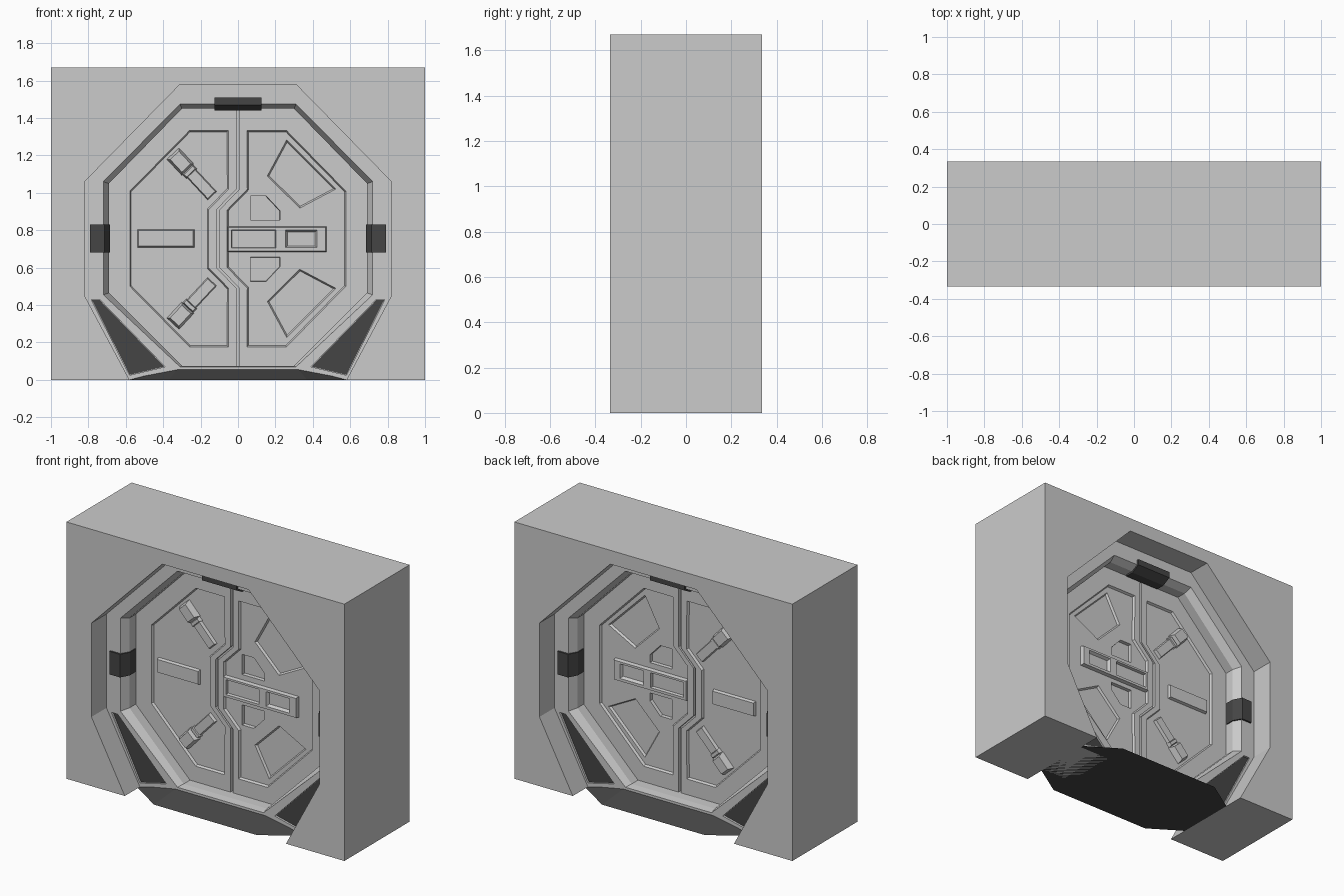
import bpy, bmesh
from math import cos, sin, radians
from mathutils import Vector

if "Cube" in bpy.data.objects:
    bpy.data.objects.remove(bpy.data.objects["Cube"])

dark = bpy.data.materials.new("dark_grey")
dark.diffuse_color = (0.06, 0.06, 0.06, 1)
dark.use_nodes = True
dark.node_tree.nodes["Principled BSDF"].inputs["Base Color"].default_value = dark.diffuse_color
MID = 0.755            # height of the door centre


def finish(name, bm, mirror=False, mat=None):
    bmesh.ops.recalc_face_normals(bm, faces=bm.faces)
    me = bpy.data.meshes.new(name)
    bm.to_mesh(me)
    bm.free()
    ob = bpy.data.objects.new(name, me)
    bpy.context.collection.objects.link(ob)
    if mat:
        me.materials.append(mat)
    if mirror:         # same detail on the back of the door
        m = ob.modifiers.new("both_sides", 'MIRROR')
        m.use_axis = (False, True, False)
        m.use_clip = False
        m.use_mirror_merge = False
    return ob


def loft(name, loops, cyclic=False, mirror=False, mat=None):
    bm = bmesh.new()
    rows = [[bm.verts.new(p) for p in lp] for lp in loops]
    n = len(rows[0])
    for i in range(len(rows) if cyclic else len(rows) - 1):
        a, b = rows[i], rows[(i + 1) % len(rows)]
        for k in range(n):
            bm.faces.new((a[k], a[(k + 1) % n], b[(k + 1) % n], b[k]))
    if not cyclic:
        bm.faces.new(rows[0])
        bm.faces.new(rows[-1])
    return finish(name, bm, mirror, mat)


def at(pts, y):
    return [(x, y, z) for x, z in pts]


def inset(pts, d):
    """Move every side of a flat outline inwards by d."""
    n = len(pts)
    P = [Vector(p) for p in pts]
    area = sum(P[i].x * P[(i + 1) % n].y - P[(i + 1) % n].x * P[i].y for i in range(n))
    s = 1 if area > 0 else -1
    out = []
    for i in range(n):
        e1 = (P[i] - P[i - 1]).normalized()
        e2 = (P[(i + 1) % n] - P[i]).normalized()
        n1, n2 = Vector((-e1.y, e1.x)) * s, Vector((-e2.y, e2.x)) * s
        out.append(tuple(P[i] + (n1 + n2) * (d / (1 + n1.dot(n2)))))
    return out


def prism(name, pts, y0, y1, d=0.0, mirror=True, mat=None):
    return loft(name, [at(pts, y0), at(inset(pts, d), y1)], False, mirror, mat)


def cut(target, name, pts, y0, y1, d=0.0):
    c = prism(name + "_cutter", pts, y0, y1, d)
    c.hide_render = True
    c.hide_set(True)
    b = target.modifiers.new(name, 'BOOLEAN')
    b.operation, b.solver, b.object = 'DIFFERENCE', 'EXACT', c


def flip(pts):
    return [(x, 2 * MID - z) for x, z in pts]


def sym(right):
    """Close a right-hand outline with its mirror image."""
    return right + [(-x, z) for x, z in reversed(right)]


def rect(x0, x1, z0, z1):
    return [(x0, z0), (x1, z0), (x1, z1), (x0, z1)]


# wall block with octagonal opening
hole = sym([(.31, 1.58), (.82, 1.06), (.82, .45), (.58, 0)])
wall = [(-1, 0), (-1, 1.67), (1, 1.67), (1, 0)] + \
    [(.58, 0), (.82, .45), (.82, 1.06), (.31, 1.58)] + \
    [(-.31, 1.58), (-.82, 1.06), (-.82, .45), (-.58, 0)]
prism("wall_block", wall, -.335, .335, mirror=False)

# stepped ring inside the opening
lip = sym([(.31, 1.475), (.72, 1.06), (.72, .455), (.31, .07)])
jamb = sym([(.30, 1.45), (.69, 1.05), (.69, .465), (.30, .075)])
ring = loft("door_ring", [at(hole, -.18), at(lip, -.18), at(jamb, -.13),
                          at(jamb, .13), at(lip, .18), at(hole, .18)], cyclic=True)

# dark corner panels set into the ring
for s, side in ((1, "right"), (-1, "left")):
    tri = [(s * x, z) for x, z in [(.785, .43), (.74, .43), (.39, .07), (.58, .025)]]
    cut(ring, "corner_recess_" + side, tri, -.2, -.165)
    prism("corner_panel_" + side, inset(tri, .002), -.16, -.169, mat=dark)

# dark clips wrapped over the ring edge
def clip_profile(r):
    return [(r, -.17), (r, -.192), (.715, -.192), (.684, -.135), (.684, -.075), (.73, -.075)]

for s, side in ((1, "right"), (-1, "left")):
    loft("clip_" + side, [[(s * r, y, z) for r, y in clip_profile(.79)] for z in (.68, .83)],
         mirror=True, mat=dark)
loft("clip_top", [[(x, y, r + MID) for r, y in clip_profile(.755)] for x in (-.125, .125)],
     mirror=True, mat=dark)

# ramped sill
bm = bmesh.new()
for sx in (1, -1):
    for sy in (1, -1):
        for p in ((.37, .335, 0), (.58, .2, 0), (.31, .13, .072)):
            bm.verts.new((sx * p[0], sy * p[1], p[2]))
bmesh.ops.convex_hull(bm, input=bm.verts)
bmesh.ops.dissolve_limit(bm, angle_limit=.01, verts=bm.verts, edges=bm.edges)
finish("sill", bm, mat=dark)

# door slab with seam and recessed panels
FACE, FLOOR, TOP = -.065, -.05, -.068
slab = sym([(.305, 1.46), (.70, 1.055), (.70, .46), (.305, .065)])
door = prism("door", slab, FACE, -FACE, mirror=False)


def zigzag(x):
    return [(x, 1.02), (x - .107, .91), (x - .107, .60), (x, .49)]

line = [(0, 1.6)] + zigzag(0) + [(0, -.05)]
cut(door, "seam", [(x - .008, z) for x, z in line] +
    [(x + .008, z) for x, z in reversed(line)], -.08, -.04)
cut(door, "left_panel", [(-.05, 1.335)] + zigzag(-.048) + [(-.05, .175), (-.26, .175),
    (-.58, .5), (-.58, 1.01), (-.26, 1.335)], TOP, FLOOR, .009)
cut(door, "right_panel", [(.046, 1.335)] + zigzag(.048) + [(.046, .175), (.26, .175),
    (.578, .5), (.578, 1.01), (.26, 1.335)], TOP, FLOOR, .009)

# pockets sunk in the right panel
kite = [(.26, 1.285), (.525, 1.02), (.33, .917), (.155, 1.09)]
notch = [(.065, .985), (.15, .985), (.225, .905), (.225, .853), (.065, .853)]
for tag, f in (("upper", lambda p: p), ("lower", flip)):
    cut(door, tag + "_kite_pocket", f(kite), FLOOR - .002, -.036, .009)
    cut(door, tag + "_notch_pocket", f(notch), FLOOR - .005, -.028, .003)

# raised latch bar with two windows
latch = prism("latch_bar", rect(-.058, .475, .682, .822), -.04, -.074, .007)
latch.modifiers.clear()
cut(latch, "long_window", rect(-.036, .203, .705, .803), -.077, -.055, .004)
cut(latch, "short_window", rect(.252, .425, .705, .803), -.077, -.055, .012)
m = latch.modifiers.new("both_sides", 'MIRROR')
m.use_axis = (False, True, False)

# raised bar on the left panel
prism("left_bar", rect(-.54, -.232, .707, .807), -.045, -.068, .008)


# angled handles on the left panel
def tilted(u0, u1, w):
    c, s = cos(radians(-47)), sin(radians(-47))
    return [(-.325 + u * c - v * s, 1.185 + u * s + v * c)
            for u, v in ((u0, -w), (u1, -w), (u1, w), (u0, w))]

for tag, f in (("upper", lambda p: p), ("lower", flip)):
    prism(tag + "_handle_grip", f(tilted(-.035, .085, .046)), -.045, -.09, .014)
    prism(tag + "_handle_collar", f(tilted(.08, .115, .04)), -.045, -.075, .008)
    prism(tag + "_handle_arm", f(tilted(.105, .275, .034)), -.045, -.07, .007)
